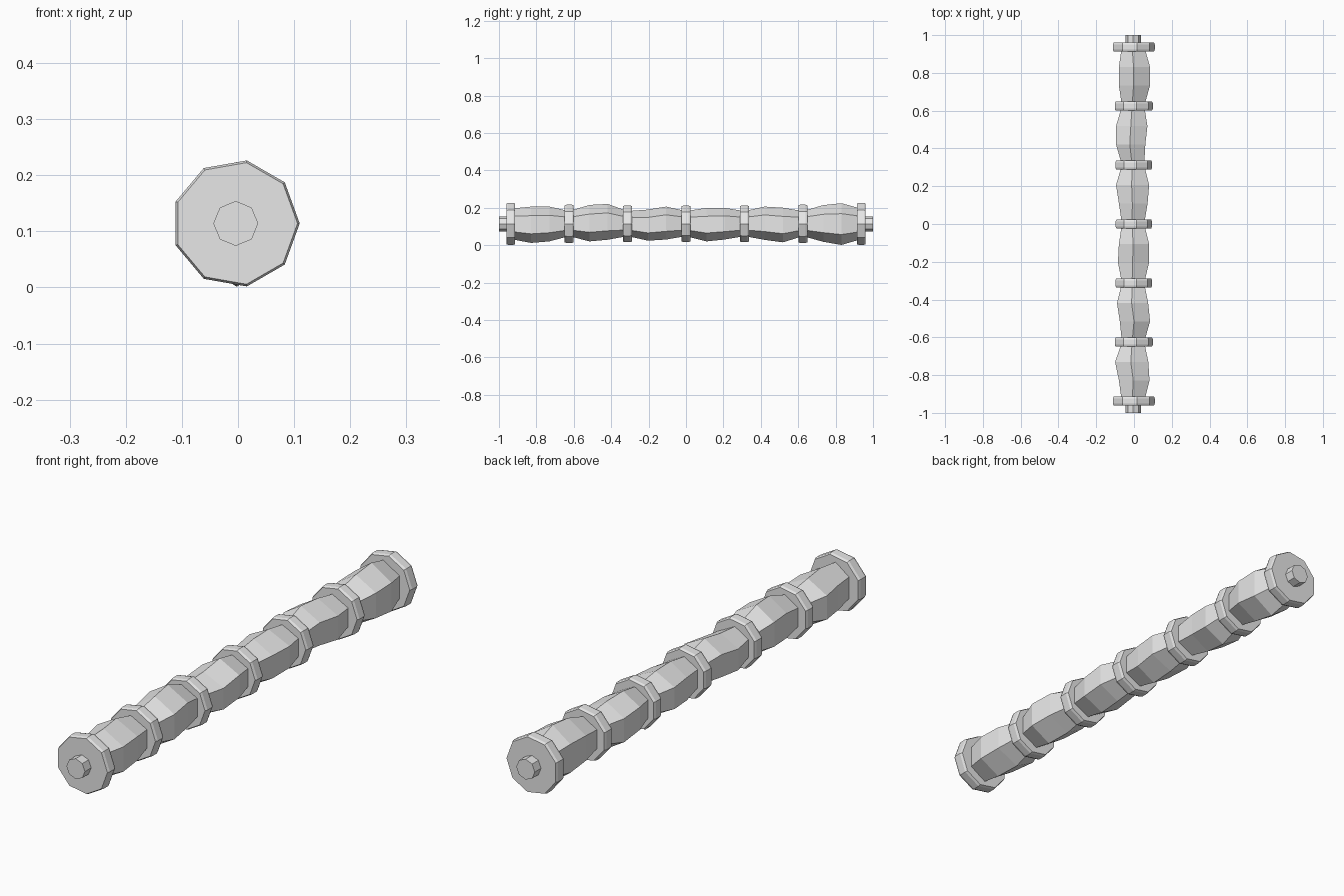
import bpy
import bmesh
from math import cos, sin, tau

cube = bpy.data.objects.get("Cube")
if cube:
    bpy.data.objects.remove(cube, do_unlink=True)

CENTRE_X, CENTRE_Z = -0.004, 0.114
END_Y = 0.937

gray = bpy.data.materials.new("light_gray")
gray.use_nodes = True
colour = (0.8, 0.8, 0.8, 1)
gray.diffuse_color = colour
gray.node_tree.nodes["Principled BSDF"].inputs["Base Color"].default_value = colour


def loft(name, loops):
    """Skin a list of equal-length point loops and cap both ends."""
    bm = bmesh.new()
    rows = [[bm.verts.new(point) for point in loop] for loop in loops]
    count = len(rows[0])
    for near, far in zip(rows, rows[1:]):
        for i in range(count):
            j = (i + 1) % count
            bm.faces.new((near[i], near[j], far[j], far[i]))
    bm.faces.new(rows[0])
    bm.faces.new(rows[-1])
    bmesh.ops.recalc_face_normals(bm, faces=bm.faces)
    mesh = bpy.data.meshes.new(name)
    bm.to_mesh(mesh)
    bm.free()
    mesh.materials.append(gray)
    obj = bpy.data.objects.new(name, mesh)
    bpy.context.collection.objects.link(obj)
    return obj


def polygon(sides, radius, y):
    return [(CENTRE_X + radius * cos(tau * i / sides), y,
             CENTRE_Z + radius * sin(tau * i / sides)) for i in range(sides)]


def hexagon(y, top, bottom, left, right):
    """Uneven six-sided section from its four extents."""
    top, bottom, left, right = (v / 1000 for v in (top, bottom, left, right))
    middle, rise = (top + bottom) / 2, (top - bottom) / 4
    ridge = (right - left) / 2 - 0.005
    return [(ridge, y, top), (-left, y, middle + rise), (-left, y, middle - rise),
            (ridge, y, bottom), (right, y, middle - rise), (right, y, middle + rise)]


# Uneven swellings: two sections (top, bottom, left, right) between each ring pair
swellings = [
    ((206, 12, 80, 82), (206, 20, 100, 76)),
    ((215, 20, 75, 85), (220, 29, 90, 75)),
    ((190, 24, 85, 80), (206, 30, 80, 80)),
    ((199, 20, 80, 72), (199, 30, 95, 80)),
    ((206, 28, 95, 60), (200, 15, 95, 71)),
    ((214, 18, 80, 85), (224, 1, 80, 85)),
]
neck = (182, 48, 64, 54)
end_neck = (195, 32, 65, 55)
step = END_Y / 3
sections = []
for i, (first, second) in enumerate(swellings):
    y = -END_Y + step * i
    sections += [hexagon(y, *(neck if i else end_neck)),
                 hexagon(y + step * 0.35, *first),
                 hexagon(y + step * 0.66, *second)]
sections.append(hexagon(END_Y, *end_neck))
loft("knobbly_body", sections)

# Nine-sided bands with chamfered rims, larger towards the ends
for i, radius in enumerate((0.114, 0.104, 0.1, 0.099, 0.1, 0.104, 0.114)):
    y = -END_Y + step * i
    profile = ((-0.024, 0.004), (-0.014, 0), (0.014, 0), (0.024, 0.004))
    loft(f"band_{i + 1}", [polygon(9, radius - inset, y + dy) for dy, inset in profile])

# Eight-sided axle stubs at both ends
for name, side in (("front_stub", -1), ("back_stub", 1)):
    loft(name, [polygon(8, 0.04, side * END_Y), polygon(8, 0.04, side)])
